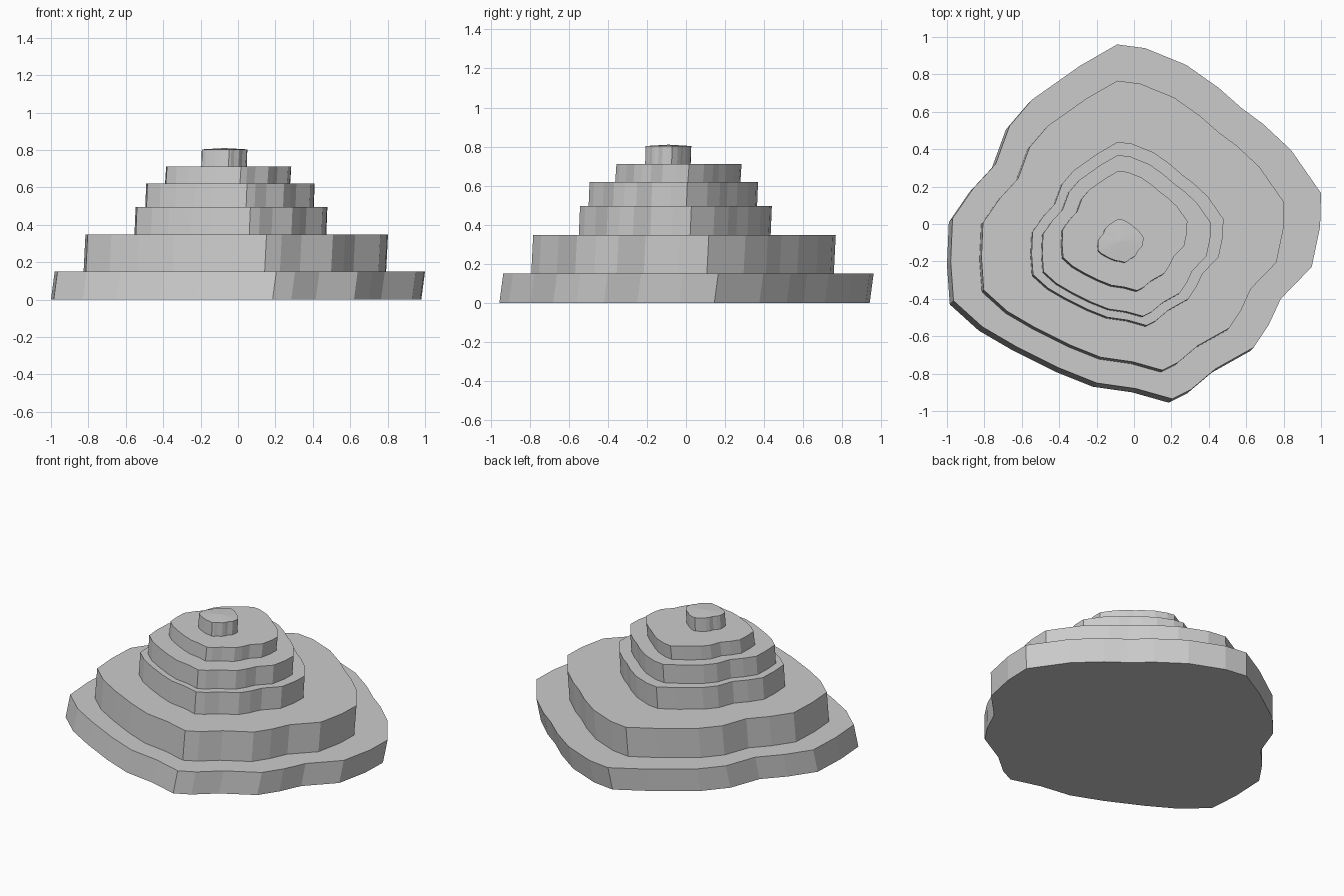
import bpy, bmesh

# Irregular plan outline shared by every terrace
OUTLINE = [
    (-0.09, 0.96), (0.06, 0.94), (0.28, 0.85), (0.45, 0.73), (0.575, 0.62),
    (0.69, 0.535), (0.84, 0.395), (1.0, 0.165), (0.995, -0.015), (0.95, -0.23),
    (0.785, -0.40), (0.72, -0.54), (0.64, -0.66), (0.435, -0.775), (0.305, -0.885),
    (0.205, -0.935), (0.01, -0.88), (-0.20, -0.85), (-0.40, -0.77), (-0.63, -0.655),
    (-0.81, -0.55), (-0.965, -0.41), (-0.98, -0.20), (-0.97, 0.03), (-0.86, 0.19),
    (-0.74, 0.32), (-0.665, 0.525), (-0.545, 0.665), (-0.29, 0.845)]

# Terraces: scale, centre x, centre y, bottom z, top z, sideways lean of the wall
TIERS = [
    (1.000, 0.000, 0.000, 0.00, 0.150, 0.020),
    (0.817, -0.015, -0.018, 0.15, 0.348, 0.010),
    (0.518, -0.040, -0.058, 0.348, 0.495, 0.006),
    (0.455, -0.045, -0.068, 0.495, 0.620, 0.005),
    (0.338, -0.053, -0.040, 0.620, 0.712, 0.006),
    (0.123, -0.073, -0.091, 0.712, 0.803, 0.003)]

bm = bmesh.new()


def ring(scale, cx, cy, z):
    return [bm.verts.new((cx + x * scale, cy + y * scale, z)) for x, y in OUTLINE]


def bridge(a, b):
    for i in range(len(a)):
        j = (i + 1) % len(a)
        bm.faces.new((a[i], a[j], b[j], b[i]))


# Walls and treads, lofted from the ground up
last = None
for scale, cx, cy, z0, z1, lean in TIERS:
    low = ring(scale, cx - lean, cy - lean, z0)
    high = ring(scale, cx, cy, z1)
    if last:
        bridge(last, low)
    else:
        bm.faces.new(low)  # flat underside
    bridge(low, high)
    last = high

# Slightly raised fan closing the summit
peak = bm.verts.new((-0.073, -0.09, 0.81))
for i in range(len(last)):
    bm.faces.new((last[i], last[(i + 1) % len(last)], peak))

bmesh.ops.recalc_face_normals(bm, faces=bm.faces[:])
mesh = bpy.data.meshes.new("terraced_mound")
bm.to_mesh(mesh)
bm.free()
mound = bpy.data.objects.new("terraced_mound", mesh)
bpy.context.collection.objects.link(mound)
